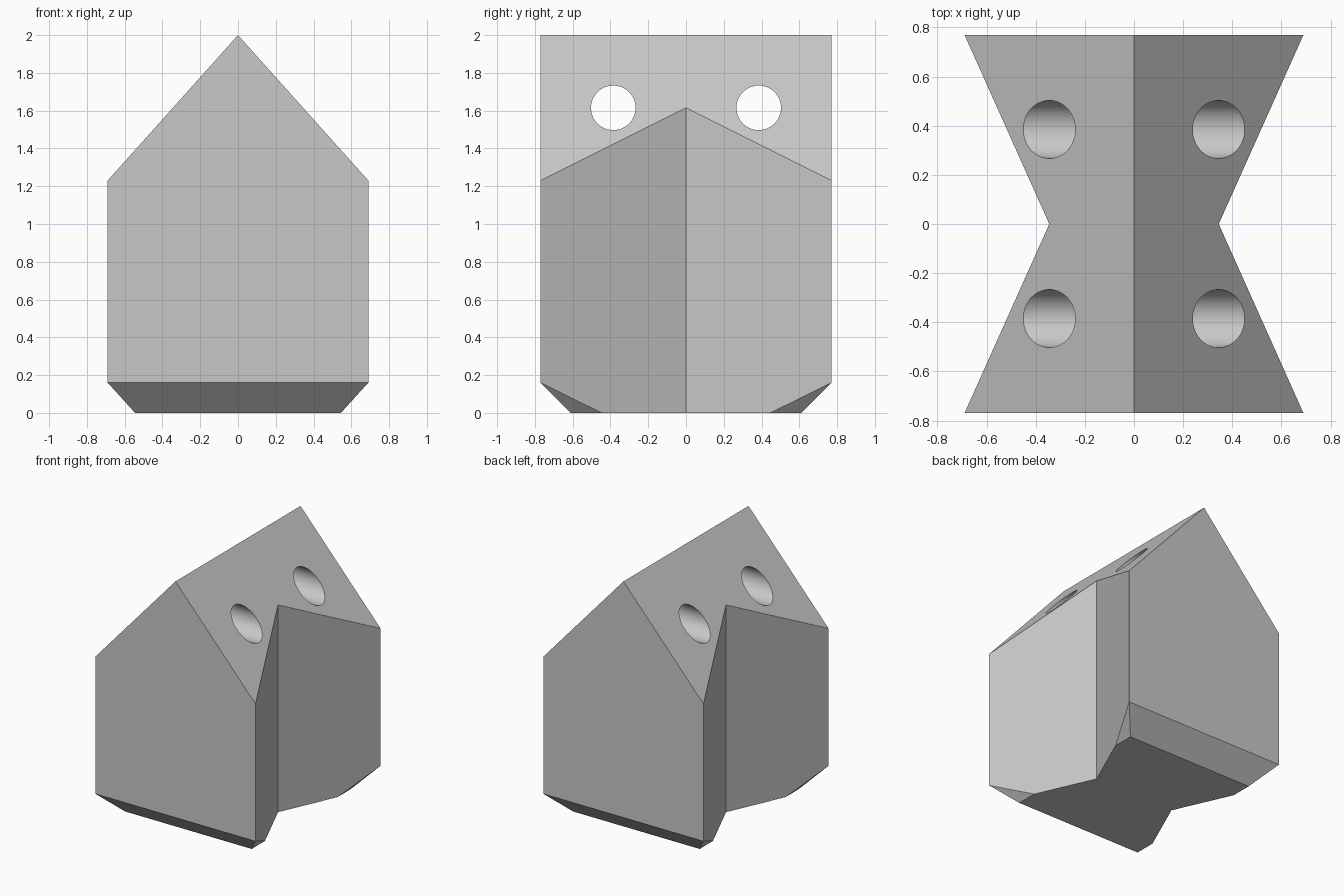
import bpy, bmesh, math
from mathutils import Vector

cube = bpy.data.objects.get("Cube")
if cube:
    bpy.data.objects.remove(cube, do_unlink=True)

HALF_W, HALF_D, WAIST = 0.69, 0.77, 0.345
EAVE, RIDGE, CHAMFER_Z = 1.23, 2.0, 0.16
HOLE_Y, HOLE_Z, HOLE_R = 0.385, 1.615, 0.118

grey = bpy.data.materials.new("light grey")
grey.use_nodes = True
color = (0.58, 0.58, 0.58, 1)
grey.diffuse_color = color
grey.node_tree.nodes["Principled BSDF"].inputs["Base Color"].default_value = color


def slice_off(bm, point, normal):
    """Remove everything beyond the plane and cap the cut."""
    cut = bmesh.ops.bisect_plane(
        bm, geom=bm.verts[:] + bm.edges[:] + bm.faces[:], dist=1e-4,
        plane_co=point, plane_no=Vector(normal).normalized(), clear_outer=True)
    rim = [e for e in cut["geom_cut"]
           if isinstance(e, bmesh.types.BMEdge) and e.is_boundary]
    bmesh.ops.edgeloop_fill(bm, edges=rim)


# House block: waisted footprint raised to the ridge height
bm = bmesh.new()
plan = [(-HALF_W, -HALF_D), (HALF_W, -HALF_D), (WAIST, 0),
        (HALF_W, HALF_D), (-HALF_W, HALF_D), (-WAIST, 0)]
base = bm.faces.new([bm.verts.new((x, y, 0)) for x, y in plan])
top = bmesh.ops.extrude_face_region(bm, geom=[base])
bmesh.ops.translate(bm, vec=(0, 0, RIDGE),
                    verts=[v for v in top["geom"] if isinstance(v, bmesh.types.BMVert)])

# Pitched roof, then chamfers under the ends and the outer corners
for s in (-1, 1):
    slice_off(bm, (0, 0, RIDGE), (s * (RIDGE - EAVE), 0, HALF_W))
for s in (-1, 1):
    slice_off(bm, (0, s * HALF_D, CHAMFER_Z), (0, s, -1))
for s in (-1, 1):
    slice_off(bm, (s * HALF_W, 0, CHAMFER_Z), (s * CHAMFER_Z, 0, -0.145))
bmesh.ops.remove_doubles(bm, verts=bm.verts[:], dist=1e-4)
bmesh.ops.recalc_face_normals(bm, faces=bm.faces[:])
mesh = bpy.data.meshes.new("house_block")
bm.to_mesh(mesh)
bm.free()
block = bpy.data.objects.new("house_block", mesh)
bpy.context.collection.objects.link(block)
mesh.materials.append(grey)

# Two round holes running through under the ridge
for s in (-1, 1):
    bpy.ops.mesh.primitive_cylinder_add(
        vertices=64, radius=HOLE_R, depth=3,
        location=(0, s * HOLE_Y, HOLE_Z), rotation=(0, math.pi / 2, 0))
    cutter = bpy.context.object
    cutter.name = "hole_cutter"
    cutter.hide_render = True
    cutter.data.materials.append(grey)
    mod = block.modifiers.new("hole", 'BOOLEAN')
    mod.operation = 'DIFFERENCE'
    mod.solver = 'EXACT'
    mod.object = cutter
    bpy.ops.object.select_all(action='DESELECT')
    block.select_set(True)
    bpy.context.view_layer.objects.active = block
    bpy.ops.object.modifier_apply(modifier=mod.name)
    bpy.data.objects.remove(cutter, do_unlink=True)

bpy.ops.object.shade_smooth_by_angle(angle=math.radians(20))
